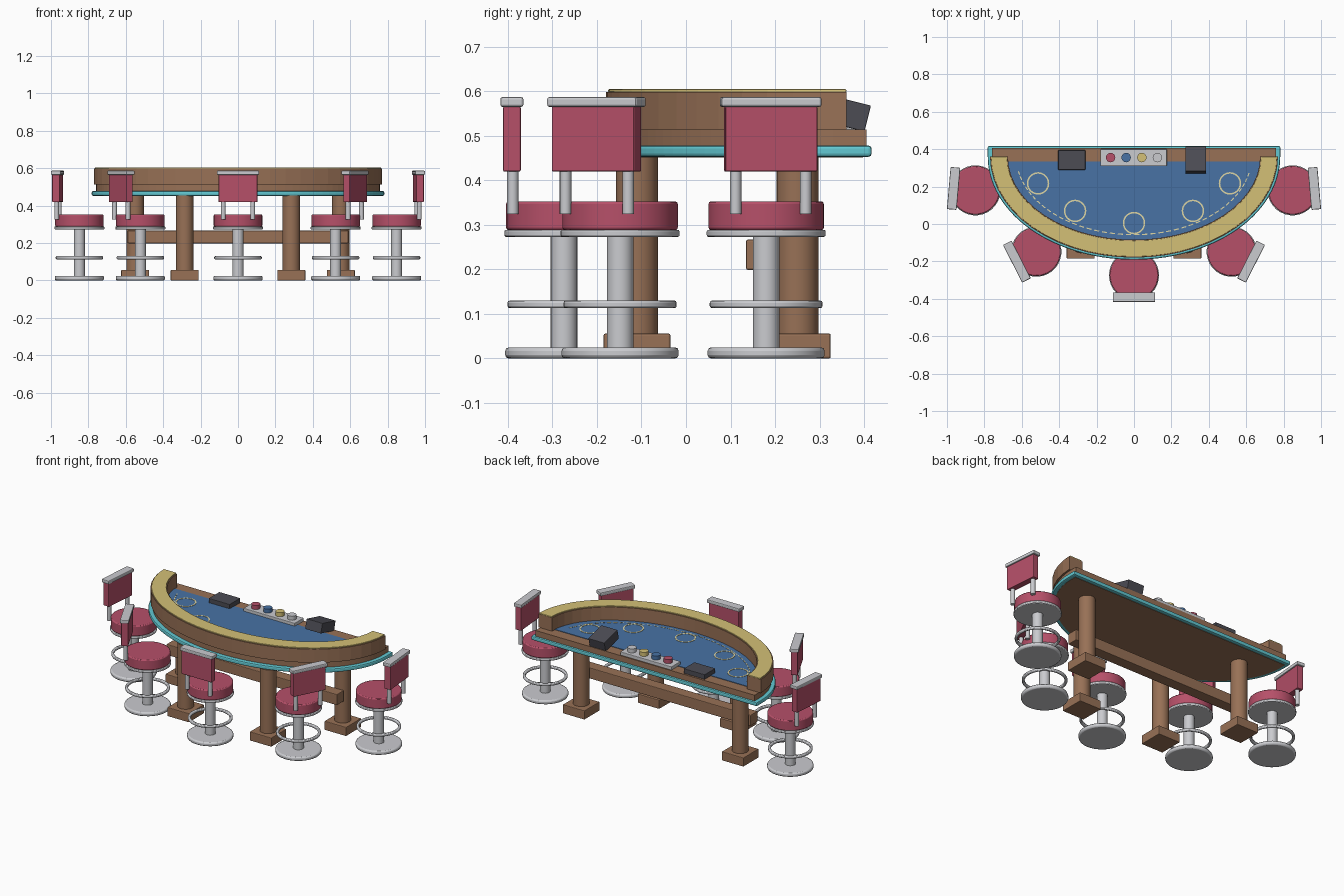
import bpy, bmesh
from math import sin, cos, pi, radians
from mathutils import Matrix, Vector

cube = bpy.data.objects.get("Cube")
if cube:
    bpy.data.objects.remove(cube, do_unlink=True)


def material(name, rgb):
    lin = [((c / 255 + 0.055) / 1.055) ** 2.4 for c in rgb] + [1]
    m = bpy.data.materials.new(name)
    m.use_nodes = True
    m.diffuse_color = lin
    m.node_tree.nodes["Principled BSDF"].inputs["Base Color"].default_value = lin
    return m


WOOD = material("brown wood", (152, 113, 86))
RED = material("crimson leather", (182, 80, 105))
METAL = material("light metal", (202, 203, 207))
FELT = material("blue felt", (72, 114, 165))
GOLD = material("gold padding", (212, 192, 118))
TRIM = material("turquoise trim", (98, 200, 210))
DARK = material("dark plastic", (76, 76, 84))
CREAM = material("cream marking", (222, 214, 165))
CY = 0.36  # centre line of the table's half ellipses


def finish(name, bm, mat, bevel=0, smooth=False, matrix=None):
    bmesh.ops.recalc_face_normals(bm, faces=bm.faces)
    mesh = bpy.data.meshes.new(name)
    bm.to_mesh(mesh)
    bm.free()
    mesh.materials.append(mat)
    ob = bpy.data.objects.new(name, mesh)
    bpy.context.scene.collection.objects.link(ob)
    if matrix:
        ob.matrix_world = matrix
    if bevel:
        mod = ob.modifiers.new("soft edges", "BEVEL")
        mod.width, mod.segments, mod.limit_method = bevel, 2, "ANGLE"
    if smooth:
        bpy.ops.object.select_all(action="DESELECT")
        ob.select_set(True)
        bpy.context.view_layer.objects.active = ob
        bpy.ops.object.shade_smooth_by_angle(angle=radians(40))
    return ob


def box(name, centre, size, mat, bevel=0, tilt=0, frame=Matrix()):
    bm = bmesh.new()
    bmesh.ops.create_cube(bm, size=1, matrix=Matrix.Diagonal((*size, 1)))
    m = frame @ Matrix.Translation(centre) @ Matrix.Rotation(tilt, 4, "X")
    return finish(name, bm, mat, bevel, matrix=m)


def disc(name, x, y, z0, z1, r, mat, bevel=0, frame=Matrix(), sides=32):
    bm = bmesh.new()
    bmesh.ops.create_cone(bm, cap_ends=True, segments=sides, radius1=r, radius2=r, depth=z1 - z0)
    m = frame @ Matrix.Translation((x, y, (z0 + z1) / 2))
    return finish(name, bm, mat, bevel, True, m)


def ellipse(a, b, t):
    return a * cos(t), CY + b * sin(t)


def prism(bm, outline, z0, z1):
    face = bm.faces.new([bm.verts.new((x, y, z0)) for x, y in outline])
    geo = bmesh.ops.extrude_face_region(bm, geom=[face])["geom"]
    top = [v for v in geo if isinstance(v, bmesh.types.BMVert)]
    bmesh.ops.translate(bm, verts=top, vec=(0, 0, z1 - z0))


def slab(name, a, b, back, z0, z1, mat, bevel=0):
    """Half-ellipse slab with a straight back edge."""
    bm = bmesh.new()
    n = 56
    pts = [ellipse(a, b, pi + pi * i / n) for i in range(n + 1)]
    if back > CY:
        pts += [(a, back), (-a, back)]
    else:
        pts = [p for p in pts if p[1] <= back]
        half = a * (1 - ((back - CY) / b) ** 2) ** 0.5
        pts += [(half, back), (-half, back)]
    prism(bm, pts, z0, z1)
    return finish(name, bm, mat, bevel)


def band(name, outer, inner, z0, z1, mat, n, bevel=0):
    """Curved bar of n flat segments following the table front."""
    bm = bmesh.new()
    ts = [pi + pi * i / n for i in range(n + 1)]
    prism(bm, [ellipse(*outer, t) for t in ts] + [ellipse(*inner, t) for t in reversed(ts)], z0, z1)
    return finish(name, bm, mat, bevel)


def ring(name, r, width, z0, z1, mat, frame, bevel=0):
    """Flat ring swept from a rectangular section."""
    bm = bmesh.new()
    section = [(r, z0), (r, z1), (r - width, z1), (r - width, z0)]
    n = 40
    loops = [[bm.verts.new((q * cos(2 * pi * i / n), q * sin(2 * pi * i / n), z)) for q, z in section]
             for i in range(n)]
    for i in range(n):
        here, there = loops[i], loops[(i + 1) % n]
        for k in range(4):
            j = (k + 1) % 4
            bm.faces.new((here[k], here[j], there[j], there[k]))
    return finish(name, bm, mat, bevel, True, frame)


# Table top
slab("table_underside", 0.758, 0.528, 0.397, 0.451, 0.475, WOOD)
slab("edge_trim", 0.782, 0.551, 0.417, 0.453, 0.478, TRIM, 0.007)
slab("table_body", 0.758, 0.526, 0.405, 0.476, 0.514, WOOD)
slab("felt_surface", 0.69, 0.455, 0.335, 0.512, 0.517, FELT)

# Padded arm rail
band("arm_rail", (0.77, 0.54), (0.674, 0.444), 0.514, 0.598, WOOD, 28)
band("rail_padding", (0.765, 0.535), (0.679, 0.449), 0.597, 0.605, GOLD, 28, 0.003)

# Betting circles and dashed line on the felt
for x, y in ((0, 0.005), (-0.315, 0.07), (0.315, 0.07), (-0.513, 0.217), (0.513, 0.217)):
    ring("betting_circle", 0.06, 0.008, 0.516, 0.519, CREAM, Matrix.Translation((x, y, 0)))
bm = bmesh.new()
for i in range(40):
    t0 = pi * (1.06 + 0.88 * i / 40)
    t1 = t0 + 0.045
    prism(bm, [ellipse(0.632, 0.42, t0), ellipse(0.632, 0.42, t1),
               ellipse(0.626, 0.414, t1), ellipse(0.626, 0.414, t0)], 0.516, 0.5185)
finish("felt_dashed_line", bm, CREAM)

# Dealer equipment
box("chip_tray", (-0.002, 0.355, 0.524), (0.355, 0.09, 0.022), METAL, 0.003)
for x, mat in ((-0.125, RED), (-0.042, FELT), (0.042, GOLD), (0.125, METAL)):
    disc("chip_stack", x, 0.355, 0.53, 0.56, 0.025, mat, sides=20)
box("discard_tray", (-0.333, 0.342, 0.529), (0.145, 0.105, 0.03), DARK, 0.002)
box("card_dispenser", (0.33, 0.3425, 0.555), (0.11, 0.135, 0.06), DARK, 0.002, radians(-14))

# Legs, feet and stretcher
for side in (-1, 1):
    for label, x, y in (("front", 0.285, -0.11), ("back", 0.55, 0.25)):
        disc(label + "_leg", side * x, y, 0.05, 0.455, 0.047, WOOD, sides=24)
        box(label + "_foot", (side * x, y, 0.028), (0.15, 0.15, 0.056), WOOD, 0.004)
box("stretcher", (0, 0.17, 0.233), (1.18, 0.07, 0.068), WOOD, 0.004)


def stool(x, y, angle):
    """Swivel stool; its backrest lies toward local -y."""
    f = Matrix.Translation((x, y, 0)) @ Matrix.Rotation(radians(angle), 4, "Z")
    disc("stool_base", 0, 0, 0, 0.025, 0.132, METAL, 0.008, f)
    disc("stool_column", 0, 0, 0.02, 0.28, 0.03, METAL, 0, f, 24)
    ring("stool_footrest", 0.127, 0.016, 0.113, 0.13, METAL, f, 0.005)
    disc("stool_seat_plate", 0, 0, 0.273, 0.289, 0.134, METAL, 0.004, f)
    disc("stool_cushion", 0, 0, 0.288, 0.353, 0.13, RED, 0.006, f)
    for side in (-1, 1):
        disc("stool_back_post", side * 0.079, -0.115, 0.325, 0.43, 0.013, METAL, 0, f, 16)
    box("stool_back_pad", (0, -0.117, 0.493), (0.208, 0.04, 0.147), RED, 0.004, frame=f)
    box("stool_back_cap", (0, -0.117, 0.576), (0.226, 0.052, 0.022), METAL, 0.005, frame=f)


# Five stools around the curved side
stool(0, -0.274, 0)
for side in (-1, 1):
    stool(side * 0.522, -0.148, side * 63)
    stool(side * 0.848, 0.18, side * 95)
